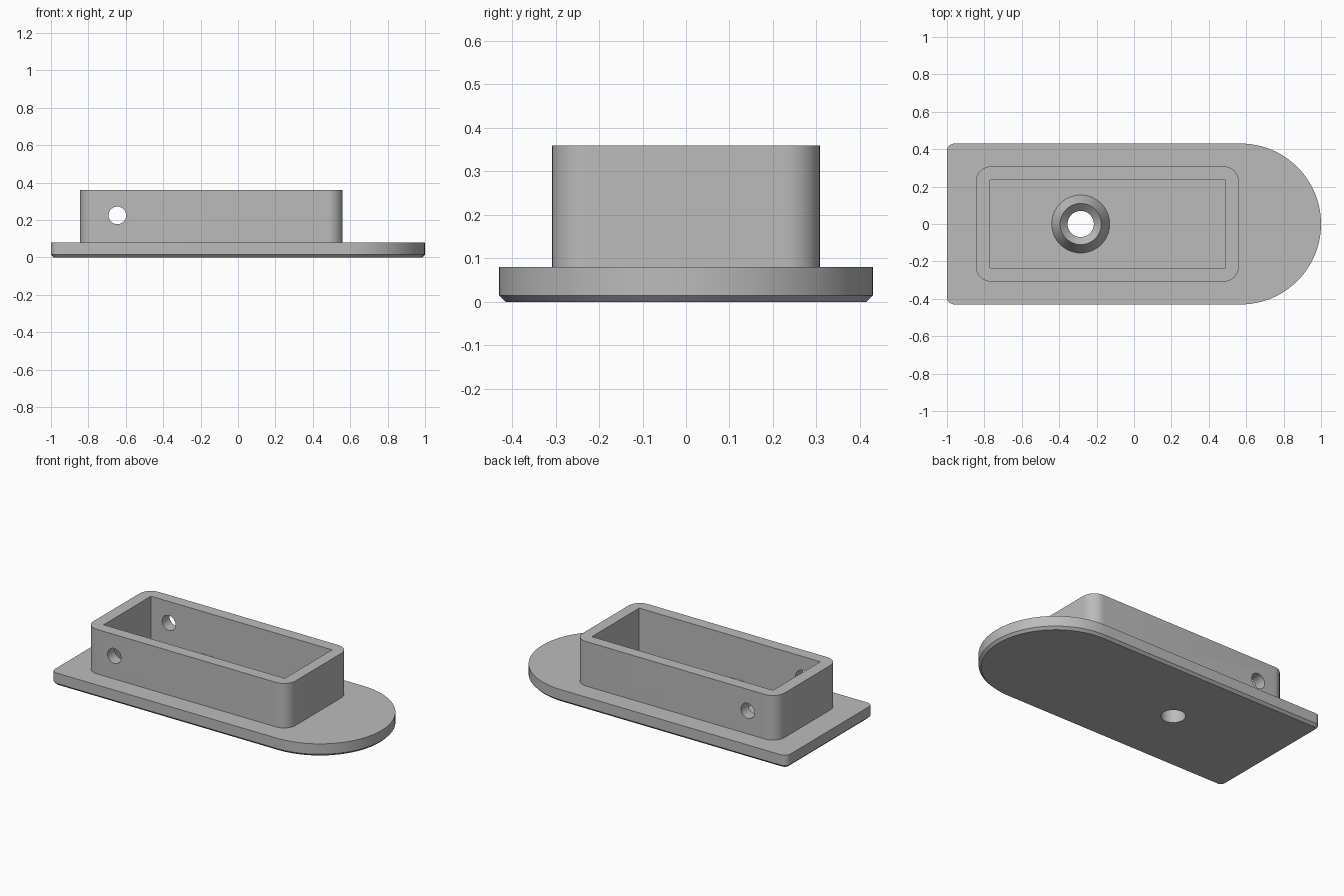
import bpy
import bmesh
from math import cos, sin, pi, radians

if "Cube" in bpy.data.objects:
    bpy.data.objects.remove(bpy.data.objects["Cube"])

grey = bpy.data.materials.new("plain grey")
grey.use_nodes = True
colour = (0.5, 0.5, 0.5, 1)
grey.diffuse_color = colour
grey.node_tree.nodes["Principled BSDF"].inputs["Base Color"].default_value = colour

PLATE_TOP, WALL_TOP = 0.08, 0.36
HOLE_X = -0.285


def outline(x0, x1, half, r_left, r_right, steps=10):
    """Rounded rectangle, counter-clockwise from the right front corner."""
    points = []
    corners = [(x1, -1, r_right, -pi / 2), (x1, 1, r_right, 0),
               (x0, 1, r_left, pi / 2), (x0, -1, r_left, pi)]
    for x, side, r, start in corners:
        cx = x - r if x == x1 else x + r
        cy = side * (half - r)
        n = steps if r > 0 else 0
        for i in range(n + 1):
            a = start + i / max(n, 1) * pi / 2
            p = (cx + r * cos(a), cy + r * sin(a))
            if not points or abs(p[0] - points[-1][0]) + abs(p[1] - points[-1][1]) > 1e-5:
                points.append(p)
    return points


def circle(r, cx=0, n=64):
    return [(cx + r * cos(2 * pi * i / n), r * sin(2 * pi * i / n)) for i in range(n)]


def loft(name, layers, closed=False):
    """Join (outline, z) layers; cap the ends, or close into a ring."""
    bm = bmesh.new()
    rings = [[bm.verts.new((x, y, z)) for x, y in pts] for pts, z in layers]
    pairs = list(zip(rings, rings[1:]))
    if closed:
        pairs.append((rings[-1], rings[0]))
    else:
        bm.faces.new(rings[0][::-1])
        bm.faces.new(rings[-1])
    for a, b in pairs:
        for i in range(len(a)):
            j = (i + 1) % len(a)
            bm.faces.new((a[i], a[j], b[j], b[i]))
    bmesh.ops.recalc_face_normals(bm, faces=bm.faces[:])
    mesh = bpy.data.meshes.new(name)
    bm.to_mesh(mesh)
    bm.free()
    mesh.materials.append(grey)
    obj = bpy.data.objects.new(name, mesh)
    bpy.context.collection.objects.link(obj)
    return obj


def activate(obj):
    bpy.ops.object.select_all(action='DESELECT')
    obj.select_set(True)
    bpy.context.view_layer.objects.active = obj


def cut(obj, cutter):
    mod = obj.modifiers.new("cut", 'BOOLEAN')
    mod.operation, mod.solver, mod.object = 'DIFFERENCE', 'EXACT', cutter
    activate(obj)
    bpy.ops.object.modifier_apply(modifier=mod.name)
    bpy.data.objects.remove(cutter)


# Base plate: one round end, chamfered underside, screw bore
inset = 0.015
full = outline(-1, 1, 0.43, 0.04, 0.43, 24)
small = outline(-1 + inset, 1 - inset, 0.43 - inset, 0.04 - inset, 0.43 - inset, 24)
plate = loft("base_plate", [(small, 0), (full, inset), (full, PLATE_TOP)])
bore = circle(0.07, HOLE_X)
cut(plate, loft("bore_cutter", [(bore, -0.1), (bore, 0.2)]))

# Open box wall: rounded outside, square inside
outer = outline(-0.845, 0.56, 0.308, 0.08, 0.08)
inner = outline(-0.77, 0.49, 0.235, 0, 0)
wall = loft("box_wall", [(outer, PLATE_TOP), (outer, WALL_TOP)])
cut(wall, loft("pocket_cutter", [(inner, 0), (inner, 0.5)]))

# Pin hole through both long sides
pin = circle(0.047, n=40)
pin_cutter = loft("pin_cutter", [(pin, -0.5), (pin, 0.5)])
pin_cutter.rotation_euler.x = radians(90)
pin_cutter.location = (-0.645, 0, 0.225)
cut(wall, pin_cutter)

# Conical boss with a countersunk mouth
profile = [(0.155, PLATE_TOP), (0.11, 0.17), (0.07, 0.13), (0.07, PLATE_TOP)]
boss = loft("screw_boss", [(circle(r, HOLE_X), z) for r, z in profile], closed=True)

for part in (plate, wall, boss):
    activate(part)
    bpy.ops.object.shade_smooth_by_angle(angle=radians(30))
